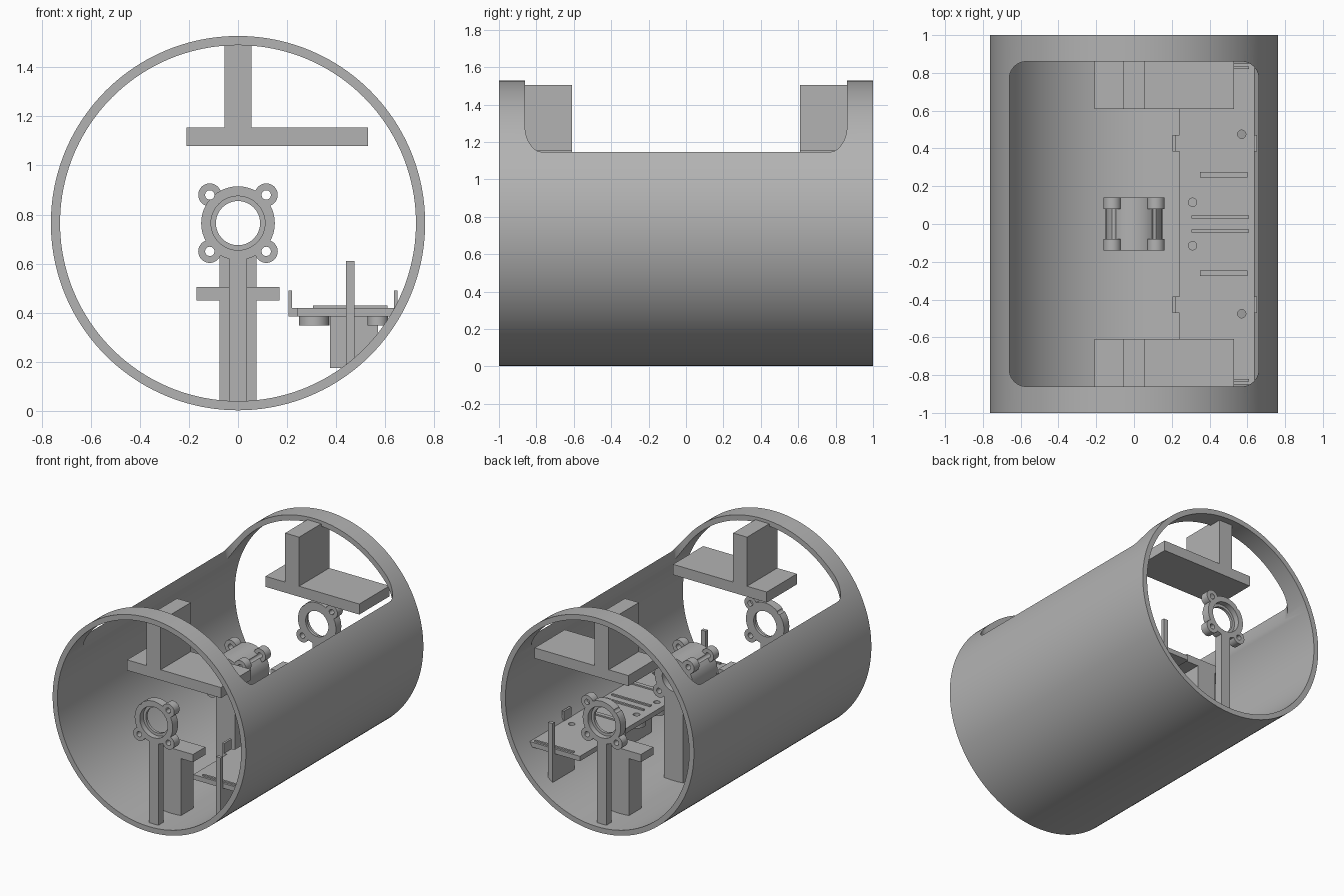
import bpy, math
from mathutils import Matrix

if "Cube" in bpy.data.objects:
    bpy.data.objects.remove(bpy.data.objects["Cube"], do_unlink=True)

CZ = 0.765  # height of the tube axis
grey = bpy.data.materials.new("plain_grey")
grey.use_nodes = True
grey.diffuse_color = (0.45, 0.45, 0.45, 1)
bsdf = next(n for n in grey.node_tree.nodes if n.type == 'BSDF_PRINCIPLED')
bsdf.inputs["Base Color"].default_value = (0.45, 0.45, 0.45, 1)


def finish(name):
    ob = bpy.context.object
    ob.name = name
    ob.data.materials.clear()
    ob.data.materials.append(grey)
    return ob


def box(name, x, y, z):
    """Box from (low, high) ranges; the y range may be given in either order."""
    bpy.ops.mesh.primitive_cube_add(size=1)
    ob = finish(name)
    mid = [sum(r) / 2 for r in (x, y, z)]
    size = [abs(r[1] - r[0]) for r in (x, y, z)]
    ob.data.transform(Matrix.Translation(mid) @ Matrix.Diagonal(size + [1]))
    return ob


def cyl(name, r, x, z, y, sides=48):
    """Cylinder lying along y."""
    bpy.ops.mesh.primitive_cylinder_add(vertices=sides, radius=r, depth=abs(y[1] - y[0]))
    ob = finish(name)
    ob.data.transform(Matrix.Translation((x, sum(y) / 2, z)) @ Matrix.Rotation(math.pi / 2, 4, 'X'))
    return ob


def peg(name, r, x, y, z):
    """Upright cylinder."""
    bpy.ops.mesh.primitive_cylinder_add(vertices=32, radius=r, depth=z[1] - z[0])
    ob = finish(name)
    ob.data.transform(Matrix.Translation((x, y, sum(z) / 2)))
    return ob


def boolean(ob, other, op):
    m = ob.modifiers.new("cut", 'BOOLEAN')
    m.object, m.operation, m.solver = other, op, 'EXACT'
    other.hide_render = True
    bpy.context.view_layer.objects.active = ob
    bpy.ops.object.modifier_apply(modifier=m.name)
    bpy.data.objects.remove(other, do_unlink=True)
    return ob


def smooth(ob):
    bpy.ops.object.select_all(action='DESELECT')
    ob.select_set(True)
    bpy.context.view_layer.objects.active = ob
    bpy.ops.object.shade_smooth_by_angle(angle=math.radians(30))


def clip(ob):
    """Trim a part where it would poke through the tube wall."""
    return boolean(ob, cyl("clip", 0.74, 0, CZ, (-1.1, 1.1), 128), 'INTERSECT')


# Tube with a rounded opening cut into its top
tube = cyl("tube", 0.7625, 0, CZ, (-1, 1), 160)
boolean(tube, cyl("bore", 0.725, 0, CZ, (-1.1, 1.1), 160), 'DIFFERENCE')
opening = box("opening", (-0.66, 0.66), (-0.86, 0.86), (0.9, 1.7))
bev = opening.modifiers.new("corners", 'BEVEL')
bev.width, bev.segments = 0.09, 10
bev.limit_method = 'WEIGHT'
weight = opening.data.attributes.new("bevel_weight_edge", 'FLOAT', 'EDGE')
for e in opening.data.edges:
    a, b = (opening.data.vertices[i].co for i in e.vertices)
    weight.data[e.index].value = 1.0 if abs(a.z - b.z) > 0.1 else 0.0
bpy.context.view_layer.objects.active = opening
bpy.ops.object.modifier_apply(modifier=bev.name)
smooth(boolean(tube, opening, 'DIFFERENCE'))


def ring_holder(name, y, ears, bore):
    """Round holder with four drilled ears per ear range."""
    ring = cyl(name, 0.15, 0, CZ, y, 64)
    spots = [(sx * 0.115, CZ + sz * 0.115) for sx in (-1, 1) for sz in (-1, 1)]
    for ey in ears:
        for x, z in spots:
            boolean(ring, cyl("ear", 0.047, x, z, ey, 32), 'UNION')
    boolean(ring, cyl("bore", bore, 0, CZ, (-1.1, 1.1), 64), 'DIFFERENCE')
    for x, z in spots:
        boolean(ring, cyl("hole", 0.019, x, z, (-1.1, 1.1), 24), 'DIFFERENCE')
    return ring


# Central holder on a broad leg
smooth(ring_holder("centre_holder", (-0.14, 0.14), [(-0.14, -0.08), (0.08, 0.14)], 0.09))
leg = box("centre_leg", (-0.075, 0.075), (-0.14, 0.14), (-0.1, 0.68))
boolean(leg, cyl("saddle", 0.13, 0, CZ, (-1, 1), 64), 'DIFFERENCE')
clip(leg)

for s, end in ((-1, "front"), (1, "back")):
    # End holder with a stepped bore on a slim leg
    span = (s * 0.95, s * 0.89)
    holder = ring_holder(end + "_holder", span, [span], 0.09)
    boolean(holder, cyl("step", 0.11, 0, CZ, (s * 0.96, s * 0.91), 64), 'DIFFERENCE')
    smooth(holder)
    leg = box(end + "_leg", (-0.037, 0.037), span, (-0.1, 0.68))
    boolean(leg, cyl("saddle", 0.13, 0, CZ, (-1, 1), 64), 'DIFFERENCE')
    clip(leg)

    # Low pedestal behind the end holder
    clip(box(end + "_pedestal", (-0.075, 0.075), (s * 0.75, s * 0.61), (-0.1, 0.46)))
    box(end + "_pedestal_top", (-0.17, 0.17), (s * 0.75, s * 0.61), (0.45, 0.505))

    # Shelf hanging from the top of the tube
    box(end + "_shelf", (-0.21, 0.53), (s * 0.95, s * 0.61), (1.08, 1.155))
    box(end + "_shelf_hanger", (-0.055, 0.055), (s * 0.95, s * 0.61), (1.15, 1.505))

    # Tray support wall and its upright post
    clip(box(end + "_tray_wall", (0.44, 0.475), (s * 0.875, s * 0.63), (0.1, 0.39)))
    box(end + "_post", (0.44, 0.475), (s * 0.875, s * 0.85), (0.38, 0.61))

    # Clips on both sides of the tray
    box(end + "_inner_clip", (0.205, 0.22), (s * 0.385, s * 0.47), (0.385, 0.49))
    box(end + "_inner_clip_foot", (0.205, 0.25), (s * 0.385, s * 0.47), (0.385, 0.42))
    box(end + "_outer_clip", (0.635, 0.65), (s * 0.385, s * 0.47), (0.39, 0.49))

    # Ridges on the tray
    box(end + "_wide_ridge", (0.35, 0.6), (s * 0.275, s * 0.245), (0.41, 0.43))
    box(end + "_thin_ridge", (0.305, 0.61), (s * 0.045, s * 0.03), (0.41, 0.43))
    box(end + "_end_ridge", (0.305, 0.61), (s * 0.835, s * 0.82), (0.41, 0.43))

# Tray, its drilled bosses and the block below it
tray = clip(box("tray", (0.242, 0.7), (-0.85, 0.85), (0.385, 0.42)))
for x, y in ((0.31, 0.115), (0.57, 0.475)):
    for s in (-1, 1):
        boss = peg("tray_boss", 0.062 if x < 0.5 else 0.042, x, s * y, (0.348, 0.386))
        boolean(boss, peg("hole", 0.022, x, s * y, (0.3, 0.5)), 'DIFFERENCE')
        smooth(clip(boss))
        boolean(tray, peg("hole", 0.022, x, s * y, (0.3, 0.5)), 'DIFFERENCE')
smooth(tray)
clip(box("tray_block", (0.375, 0.57), (-0.15, 0.15), (0.175, 0.386)))
